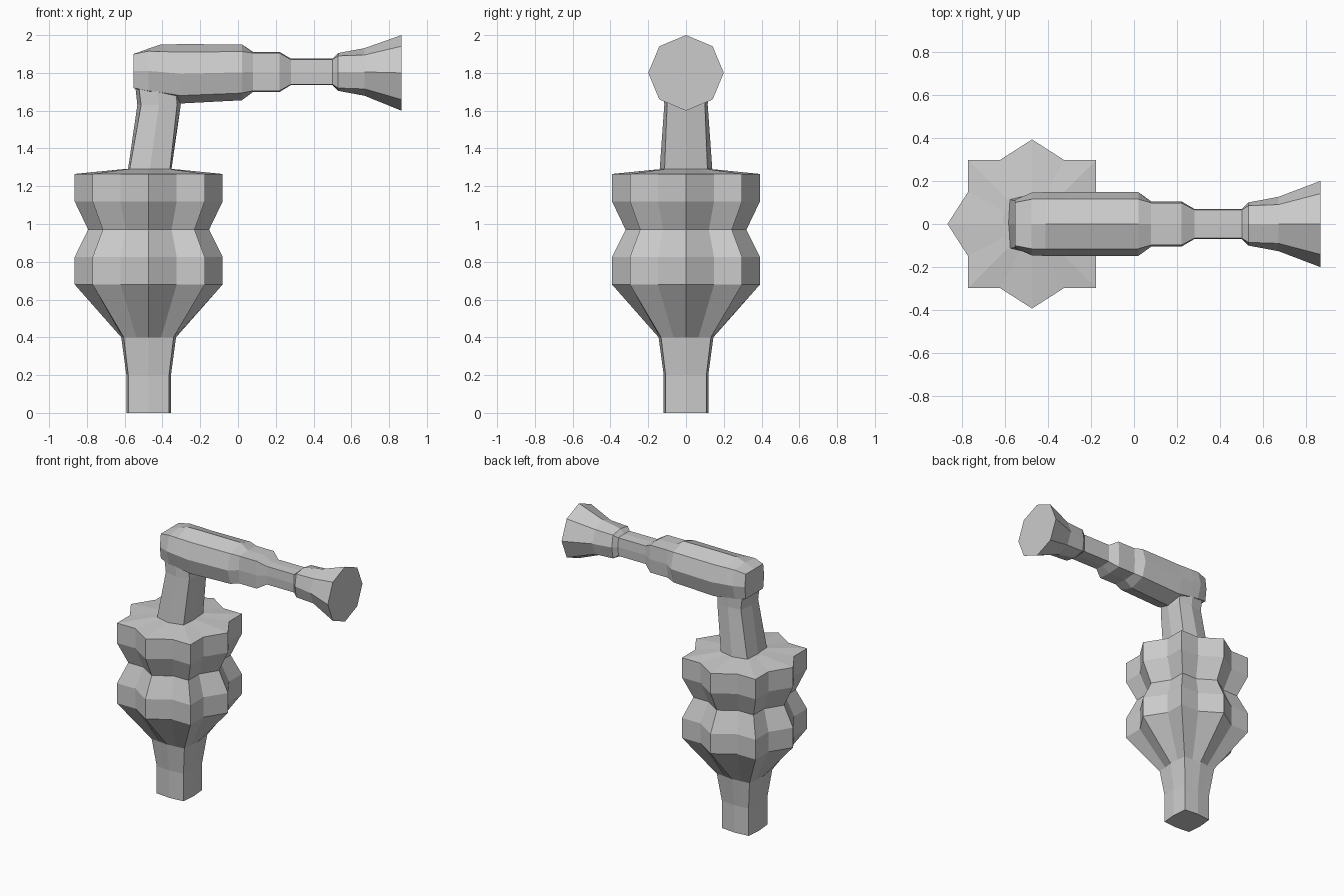
import bpy, bmesh
from mathutils import Vector

if "Cube" in bpy.data.objects:
    bpy.data.objects.remove(bpy.data.objects["Cube"])

CX, CZ = -0.473, 1.81   # stem axis x, arm axis z


def loft(name, rings):
    """Skin a list of equal-length closed rings and cap both ends."""
    bm = bmesh.new()
    vs = [[bm.verts.new(p) for p in r] for r in rings]
    n = len(vs[0])
    for a, b in zip(vs, vs[1:]):
        for i in range(n):
            j = (i + 1) % n
            bm.faces.new((a[i], a[j], b[j], b[i]))
    bm.faces.new(vs[0][::-1])
    bm.faces.new(vs[-1])
    bmesh.ops.recalc_face_normals(bm, faces=bm.faces)
    me = bpy.data.meshes.new(name)
    bm.to_mesh(me)
    bm.free()
    ob = bpy.data.objects.new(name, me)
    bpy.context.collection.objects.link(ob)
    return ob


def octagon(au, av, cu, cv):
    """Eight points: axis reach au/av, diagonal corners cu/cv."""
    return [(au, 0), (cu, cv), (0, av), (-cu, cv),
            (-au, 0), (-cu, -cv), (0, -av), (cu, -cv)]


def star(a, c, notch):
    """Sixteen points: four axis tips, four corners, notches between them."""
    pts = []
    for k in range(4):
        for x, y in ((a, 0), (notch, c / 2), (c, c), (c / 2, notch)):
            for _ in range(k):
                x, y = -y, x
            pts.append((x, y))
    return pts


# bulbous body: z, axis reach, corner reach, notch reach
body = [(0.0, .118, .108, .113), (0.2, .118, .108, .113),
        (0.40, .145, .132, .138), (0.68, .392, .297, .297),
        (0.825, .392, .297, .297), (0.97, .32, .243, .243),
        (1.12, .392, .297, .297), (1.265, .392, .297, .297),
        (1.29, .14, .115, .128)]
loft("ribbed_body", [[(CX + x, y, z) for x, y in star(a, c, n)]
                     for z, a, c, n in body])

# leaning neck: z, centre x, half width x, half depth y, corner x, corner y
neck = [(1.25, -.473, .115, .142, .108, .115),
        (1.63, -.418, .115, .115, .095, .1),
        (1.77, -.43, .118, .118, .1, .1)]
loft("neck", [[(cx + x, y, z) for x, y in octagon(ax, ay, kx, ky)]
              for z, cx, ax, ay, kx, ky in neck])

# horizontal arm: x, centre z, half width y, half height z, corner y, corner z
arm = [(-.553, 1.81, .112, .09, .1, .09),
       (-.475, 1.81, .145, .118, .115, .105),
       (-.41, 1.805, .148, .145, .115, .108),
       (-.305, 1.795, .148, .157, .115, .115),
       (.02, 1.803, .148, .148, .115, .11),
       (.08, 1.805, .105, .106, .098, .1),
       (.22, 1.805, .105, .106, .098, .1),
       (.28, 1.805, .07, .07, .066, .066),
       (.50, 1.805, .07, .07, .066, .066),
       (.53, 1.805, .1, .1, .085, .085),
       (.67, 1.805, .126, .126, .09, .09),
       (.865, 1.80, .2, .2, .141, .141)]
loft("arm_with_flared_end", [[(x, y, cz + z) for y, z in octagon(ay, az, ky, kz)]
                             for x, cz, ay, az, ky, kz in arm])
